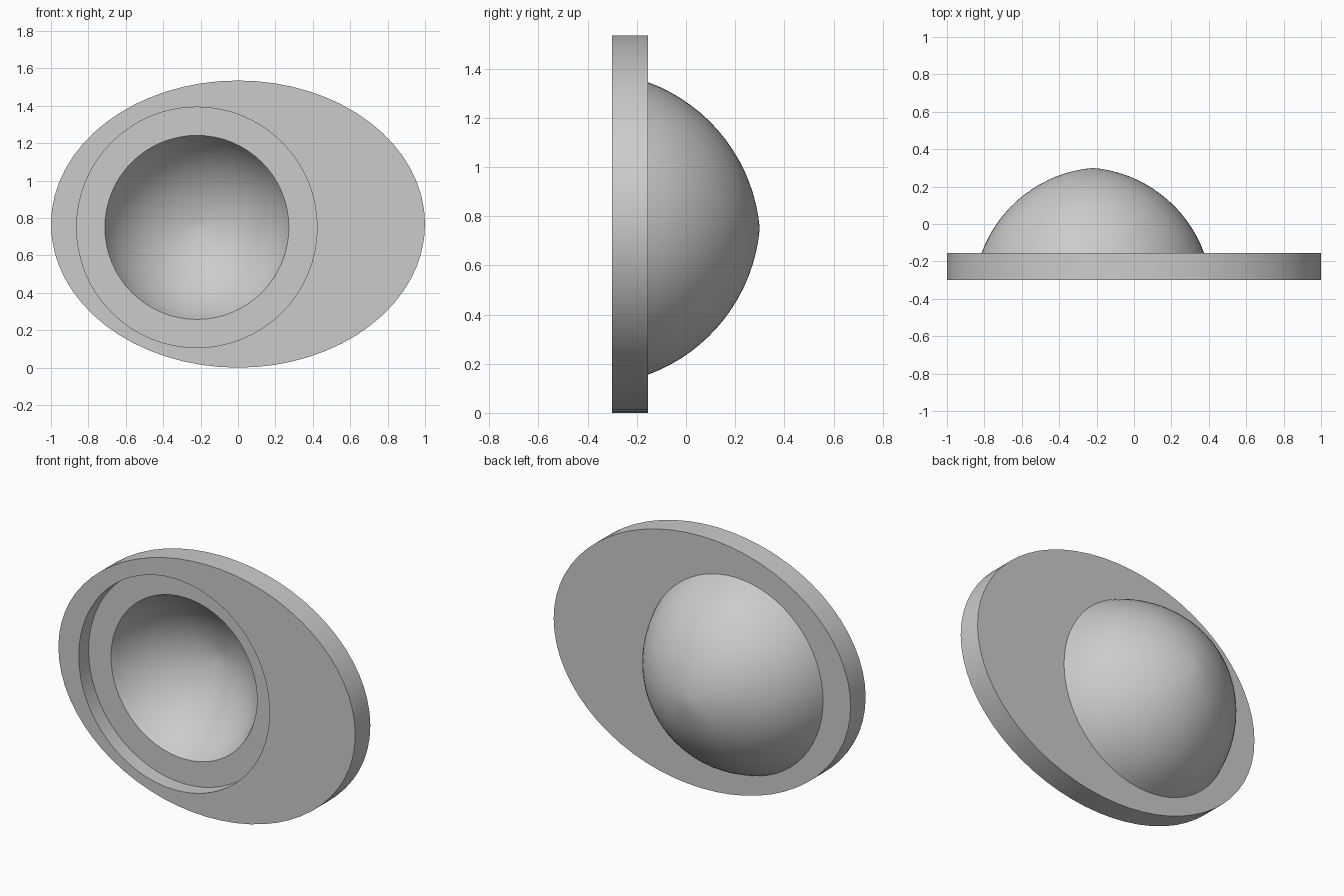
import bpy, bmesh, math

cube = bpy.data.objects.get("Cube")
if cube:
    bpy.data.objects.remove(cube, do_unlink=True)

N = 64
BOWL_X, BOWL_Z = -0.22, 0.75
FRONT, BACK, FLOOR = -0.30, -0.155, -0.205

grey = bpy.data.materials.new("plain grey")
grey.use_nodes = True
grey.diffuse_color = (0.6, 0.6, 0.6, 1)
grey.node_tree.nodes["Principled BSDF"].inputs["Base Color"].default_value = (0.6, 0.6, 0.6, 1)


def ring(y, rx, rz=None, cx=BOWL_X, cz=BOWL_Z):
    """Ellipse in a plane of constant y; a zero radius gives one point."""
    rz = rx if rz is None else rz
    if rx < 1e-4:
        return [(cx, y, cz)]
    turns = [2 * math.pi * i / N for i in range(N)]
    return [(cx + rx * math.cos(a), y, cz + rz * math.sin(a)) for a in turns]


def loft(name, rings):
    """Join a closed chain of rings into a solid."""
    bm = bmesh.new()
    loops = [[bm.verts.new(p) for p in r] for r in rings]
    for a, b in zip(loops, loops[1:] + loops[:1]):
        for i in range(N):
            j = (i + 1) % N
            quad = [a[i % len(a)], a[j % len(a)], b[j % len(b)], b[i % len(b)]]
            corners = list(dict.fromkeys(quad))
            if len(corners) > 2:
                bm.faces.new(corners)
    bmesh.ops.recalc_face_normals(bm, faces=bm.faces)
    mesh = bpy.data.meshes.new(name)
    bm.to_mesh(mesh)
    bm.free()
    mesh.materials.append(grey)
    obj = bpy.data.objects.new(name, mesh)
    bpy.context.collection.objects.link(obj)
    bpy.ops.object.select_all(action='DESELECT')
    obj.select_set(True)
    bpy.context.view_layer.objects.active = obj
    bpy.ops.object.shade_smooth_by_angle(angle=math.radians(35))
    return obj


def arc(off, centre, radius, steps=16):
    """Slightly pointed dome profile, from the plate's back to the tip."""
    start = math.asin((BACK - centre) / radius)
    end = math.acos(off / radius)
    angles = [start + (end - start) * i / steps for i in range(steps + 1)]
    return [(centre + radius * math.sin(a), radius * math.cos(a) - off) for a in angles]


outer = arc(0.06, -0.395, 0.6975)
inner = arc(0.05, -0.446, 0.593)

# Oval plate with a round stepped recess and the mouth of the bowl
oval = dict(rx=1.0, rz=0.7675, cx=0, cz=0.7675)
loft("oval_plate", [
    ring(BACK, outer[0][1]),
    ring(BACK, **oval),
    ring(FRONT, **oval),
    ring(FRONT, 0.643),
    ring(FLOOR, 0.643),
    ring(FLOOR, 0.492),
    ring(BACK, inner[0][1]),
])

# Hollow bowl behind the plate
profile = outer + inner[::-1]
loft("bowl", [ring(y, r) for y, r in profile])
